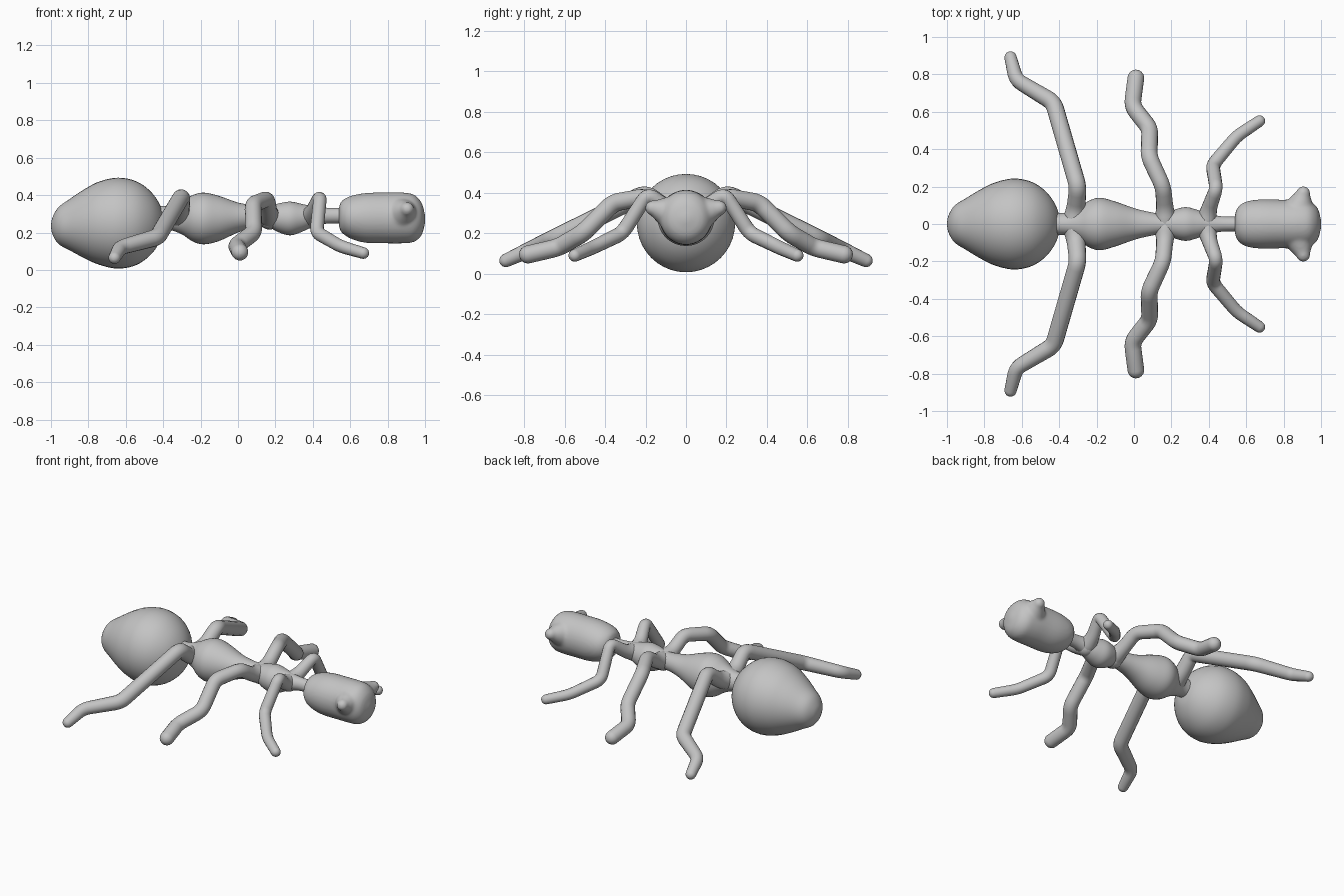
import bpy
import bmesh
from math import sin, cos, pi
from mathutils import Vector, Quaternion

cube = bpy.data.objects.get("Cube")
if cube:
    bpy.data.objects.remove(cube, do_unlink=True)

grey = bpy.data.materials.new("clay grey")
grey.use_nodes = True
tone = (0.55, 0.55, 0.55, 1)
grey.diffuse_color = tone
grey.node_tree.nodes["Principled BSDF"].inputs["Base Color"].default_value = tone


def add_rings(bm, rings):
    """Bridge rings of points into a closed skin."""
    loops = [[bm.verts.new(p) for p in ring] for ring in rings]
    n = len(loops[0])
    for a, b in zip(loops, loops[1:]):
        for i in range(n):
            j = (i + 1) % n
            bm.faces.new((a[i], a[j], b[j], b[i]))
    bm.faces.new(loops[0][::-1])
    bm.faces.new(loops[-1])


def spline(points, steps):
    """Smooth curve through tuples of any size."""
    pts = [points[0]] + points + [points[-1]]
    out = []
    for p0, p1, p2, p3 in zip(pts, pts[1:], pts[2:], pts[3:]):
        for s in range(steps):
            t = s / steps
            out.append([b + 0.5 * t * (c - a + t * (2*a - 5*b + 4*c - d + t * (3*(b - c) + d - a)))
                        for a, b, c, d in zip(p0, p1, p2, p3)])
    return out + [list(points[-1])]


def add_body(bm, sections, sides=40):
    """Loft ellipses given as (x, z, half width, half height)."""
    rings = []
    for x, z, w, h in spline(sections, 5):
        rings.append([(x, max(w, 0) * cos(2*pi*i/sides), z + max(h, 0) * sin(2*pi*i/sides))
                      for i in range(sides)])
    add_rings(bm, rings)


def add_tube(bm, path, sides=16):
    """Tapered tube with rounded knees and tips through (x, y, z, radius)."""
    nodes = [Vector(p) for p in path]
    pts = [nodes[0]]
    for a, b, c in zip(nodes, nodes[1:], nodes[2:]):
        cut = 0.04
        start = b.lerp(a, min(0.45, cut / (a - b).length))
        end = b.lerp(c, min(0.45, cut / (c - b).length))
        for s in range(6):
            t = s / 5
            pts.append(start.lerp(b, t).lerp(b.lerp(end, t), t))
    pts.append(nodes[-1])
    centres = [p.to_3d() for p in pts]
    radii = [p[3] for p in pts]

    # Hemispherical caps
    for end in (0, -1):
        inner = centres[1 if end == 0 else -2]
        out = (centres[end] - inner).normalized()
        base, r = centres[end].copy(), radii[end]
        for s in range(1, 6):
            ang = s * pi / 10.2
            c, rr = base + out * r * sin(ang), r * cos(ang)
            if end == 0:
                centres.insert(0, c)
                radii.insert(0, rr)
            else:
                centres.append(c)
                radii.append(rr)

    # Carry one frame along the path so that the tube does not twist
    tangent = (centres[1] - centres[0]).normalized()
    turn = Vector((0, 0, 1)).rotation_difference(tangent)
    rings = []
    for i, (c, r) in enumerate(zip(centres, radii)):
        new = (centres[min(i + 1, len(centres) - 1)] - centres[max(i - 1, 0)]).normalized()
        turn = tangent.rotation_difference(new) @ turn
        tangent = new
        rings.append([c + turn @ Vector((r * cos(2*pi*k/sides), r * sin(2*pi*k/sides), 0))
                      for k in range(sides)])
    add_rings(bm, rings)


def finish(name, bm):
    bmesh.ops.remove_doubles(bm, verts=bm.verts, dist=0.0005)
    bmesh.ops.recalc_face_normals(bm, faces=bm.faces)
    for face in bm.faces:
        face.smooth = True
    mesh = bpy.data.meshes.new(name)
    bm.to_mesh(mesh)
    bm.free()
    mesh.materials.append(grey)
    obj = bpy.data.objects.new(name, mesh)
    bpy.context.collection.objects.link(obj)
    return obj


# Abdomen: a large ball with a blunt tail
bm = bmesh.new()
add_body(bm, [(-1, .235, 0, 0), (-.992, .235, .045, .045), (-.96, .237, .098, .098),
              (-.9, .242, .137, .137), (-.82, .247, .185, .185), (-.74, .25, .223, .223),
              (-.64, .25, .243, .243), (-.54, .25, .222, .222), (-.46, .25, .162, .162),
              (-.41, .25, .08, .08), (-.397, .25, 0, 0)])
finish("abdomen", bm)

# Thorax: two swellings joined by thin waists
bm = bmesh.new()
add_body(bm, [(-.46, .28, .06, .06), (-.37, .28, .06, .065), (-.3, .28, .085, .09),
              (-.24, .276, .125, .125), (-.18, .275, .14, .138), (-.1, .275, .12, .12),
              (0, .28, .085, .08), (.08, .285, .065, .062), (.16, .285, .055, .058),
              (.22, .278, .078, .078), (.28, .275, .09, .09), (.34, .278, .075, .075),
              (.4, .285, .055, .055), (.48, .29, .04, .042), (.6, .29, .04, .042)])
finish("thorax", bm)

# Head: a capsule fused with a blunt horn on each side
bm = bmesh.new()
add_body(bm, [(.535, .285, 0, 0), (.545, .285, .07, .07), (.575, .283, .108, .1),
              (.62, .28, .125, .12), (.69, .278, .132, .134), (.79, .278, .13, .136),
              (.88, .278, .13, .136), (.94, .276, .122, .127), (.98, .273, .088, .09),
              (.996, .272, .04, .04), (1.003, .272, 0, 0)])
for side in (1, -1):
    add_tube(bm, [(.87, .03 * side, .29, .115), (.885, .09 * side, .305, .083),
                  (.905, .165 * side, .325, .038)], 24)
head = finish("head", bm)
remesh = head.modifiers.new("fuse", 'REMESH')
remesh.mode = 'VOXEL'
remesh.voxel_size = 0.009
remesh.use_smooth_shade = True
smooth = head.modifiers.new("soften", 'SMOOTH')
smooth.factor = 0.5
smooth.iterations = 10

# Legs: flared hip, raised knee, then down to the foot
legs = {
    "hind_leg": [(-.32, 0, .28, .07), (-.31, .09, .31, .05), (-.3, .2, .395, .046),
                 (-.43, .65, .175, .046), (-.63, .77, .12, .04), (-.66, .89, .065, .033)],
    "middle_leg": [(.17, 0, .28, .065), (.165, .09, .31, .045), (.155, .2, .38, .043),
                   (.08, .36, .35, .045), (.085, .51, .2, .045), (-.01, .63, .13, .045),
                   (.01, .78, .095, .045)],
    "front_leg": [(.385, 0, .28, .06), (.4, .08, .31, .042), (.44, .19, .395, .036),
                  (.42, .315, .2, .037), (.55, .47, .125, .034), (.67, .55, .09, .031)],
}
for name, path in legs.items():
    for label, side in (("left", 1), ("right", -1)):
        bm = bmesh.new()
        add_tube(bm, [(x, y * side, z, r) for x, y, z, r in path])
        finish(label + "_" + name, bm)
